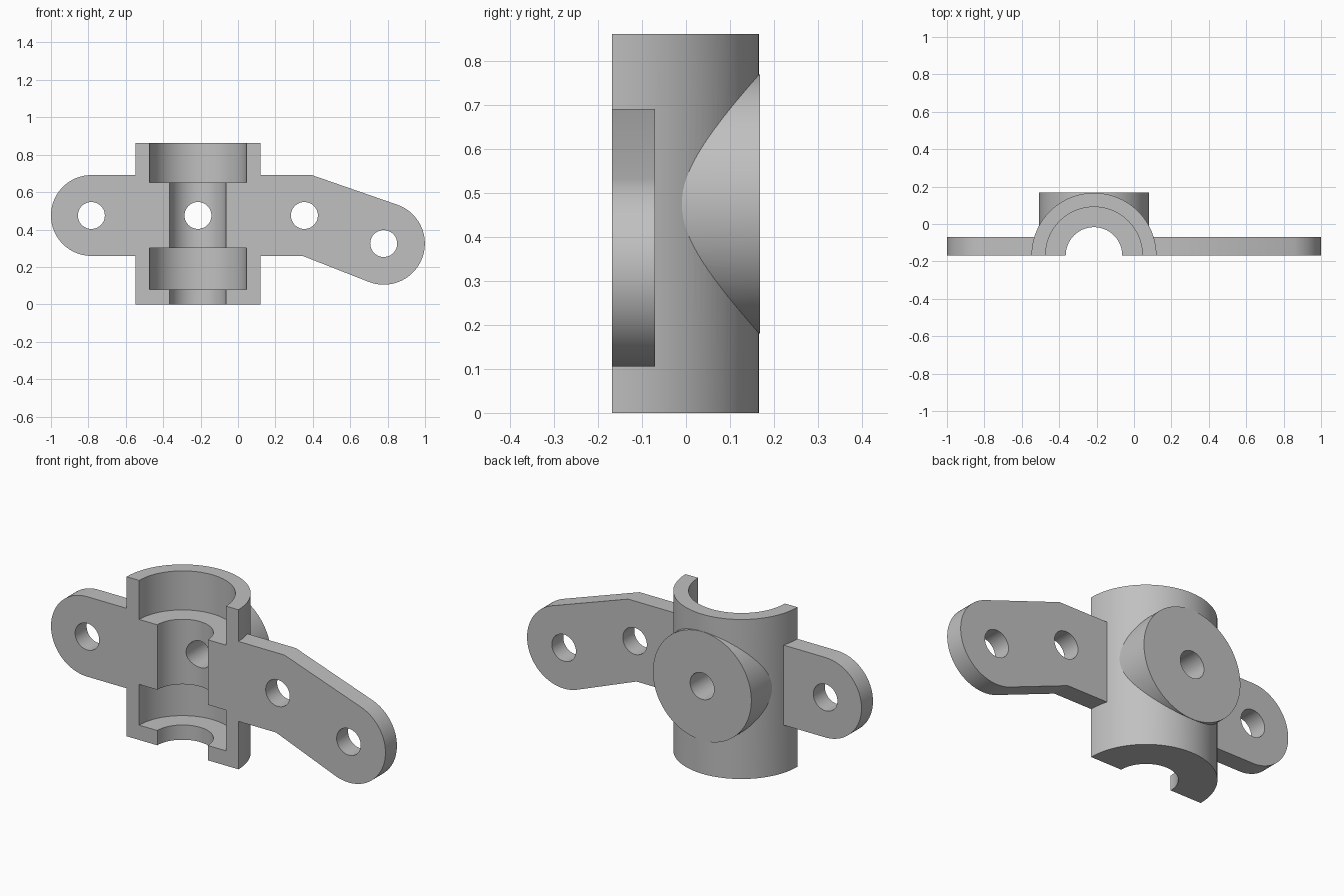
import bpy, bmesh, math
from mathutils import Vector

cube = bpy.data.objects.get("Cube")
if cube:
    bpy.data.objects.remove(cube, do_unlink=True)

CX, FRONT, BACK = -0.214, -0.168, 0.168   # tube axis x, split plane, boss face
HEIGHT, MID = 0.862, 0.475                # tube height, arm centre height

grey = bpy.data.materials.new("plain grey")
grey.use_nodes = True
grey.diffuse_color = (0.53, 0.53, 0.53, 1)
grey.node_tree.nodes["Principled BSDF"].inputs["Base Color"].default_value = grey.diffuse_color


def prism(name, outline, axis, start, end):
    """Extrude a 2D outline along y (outline in x, z) or along z (outline in x, y)."""
    bm = bmesh.new()
    place = (lambda a, b: (a, start, b)) if axis == "y" else (lambda a, b: (a, b, start))
    face = bm.faces.new([bm.verts.new(place(a, b)) for a, b in outline])
    step = Vector((0, end - start, 0) if axis == "y" else (0, 0, end - start))
    new = bmesh.ops.extrude_face_region(bm, geom=[face], use_keep_orig=True)["geom"]
    bmesh.ops.translate(bm, vec=step, verts=[v for v in new if isinstance(v, bmesh.types.BMVert)])
    bmesh.ops.recalc_face_normals(bm, faces=bm.faces)
    mesh = bpy.data.meshes.new(name)
    bm.to_mesh(mesh)
    bm.free()
    mesh.materials.append(grey)
    obj = bpy.data.objects.new(name, mesh)
    bpy.context.collection.objects.link(obj)
    return obj


def arc(x, y, r, a0=0, a1=360, n=96):
    """Arc points; a full circle leaves out the repeated end point."""
    count = n if a1 - a0 == 360 else n + 1
    angles = [math.radians(a0 + (a1 - a0) * i / n) for i in range(count)]
    return [(x + r * math.cos(a), y + r * math.sin(a)) for a in angles]


def combine(target, other, operation):
    bpy.context.view_layer.objects.active = target
    mod = target.modifiers.new("combine", "BOOLEAN")
    mod.operation, mod.solver, mod.object = operation, "EXACT", other
    bpy.ops.object.modifier_apply(modifier=mod.name)
    bpy.data.objects.remove(other, do_unlink=True)


# Tube body
bracket = prism("split_clamp_bracket", arc(CX, FRONT, 0.334, n=128), "z", 0, HEIGHT)

# Round boss on the back
combine(bracket, prism("boss", arc(CX, MID, 0.294, n=128), "y", FRONT, BACK), "UNION")

# Flat mounting arms, one straight and one bent downwards
arms = arc(-0.784, MID, 0.216, 90, 270, 48) + [(0.345, 0.259)]
arms += arc(0.779, 0.325, 0.22, -110.5, 70.6, 48) + [(0.395, 0.691)]
combine(bracket, prism("arms", arms, "y", FRONT - 0.1, -0.07), "UNION")

# Bore and the two wider recesses
for radius, low, high in ((0.151, -0.1, 1), (0.259, 0.651, 1), (0.259, 0.08, 0.3)):
    combine(bracket, prism("bore", arc(CX, FRONT, radius), "z", low, high), "DIFFERENCE")

# Bolt holes
for x, z in ((-0.784, MID), (CX, MID), (0.355, MID), (0.779, 0.325)):
    combine(bracket, prism("hole", arc(x, z, 0.072, n=48), "y", -1, 1), "DIFFERENCE")

# Split the clamp along its front plane
block = [(-2, -1), (2, -1), (2, 2), (-2, 2)]
combine(bracket, prism("front_block", block, "y", -1, FRONT), "DIFFERENCE")

bpy.ops.object.select_all(action="DESELECT")
bracket.select_set(True)
bpy.context.view_layer.objects.active = bracket
bpy.ops.object.shade_smooth_by_angle(angle=math.radians(20))
